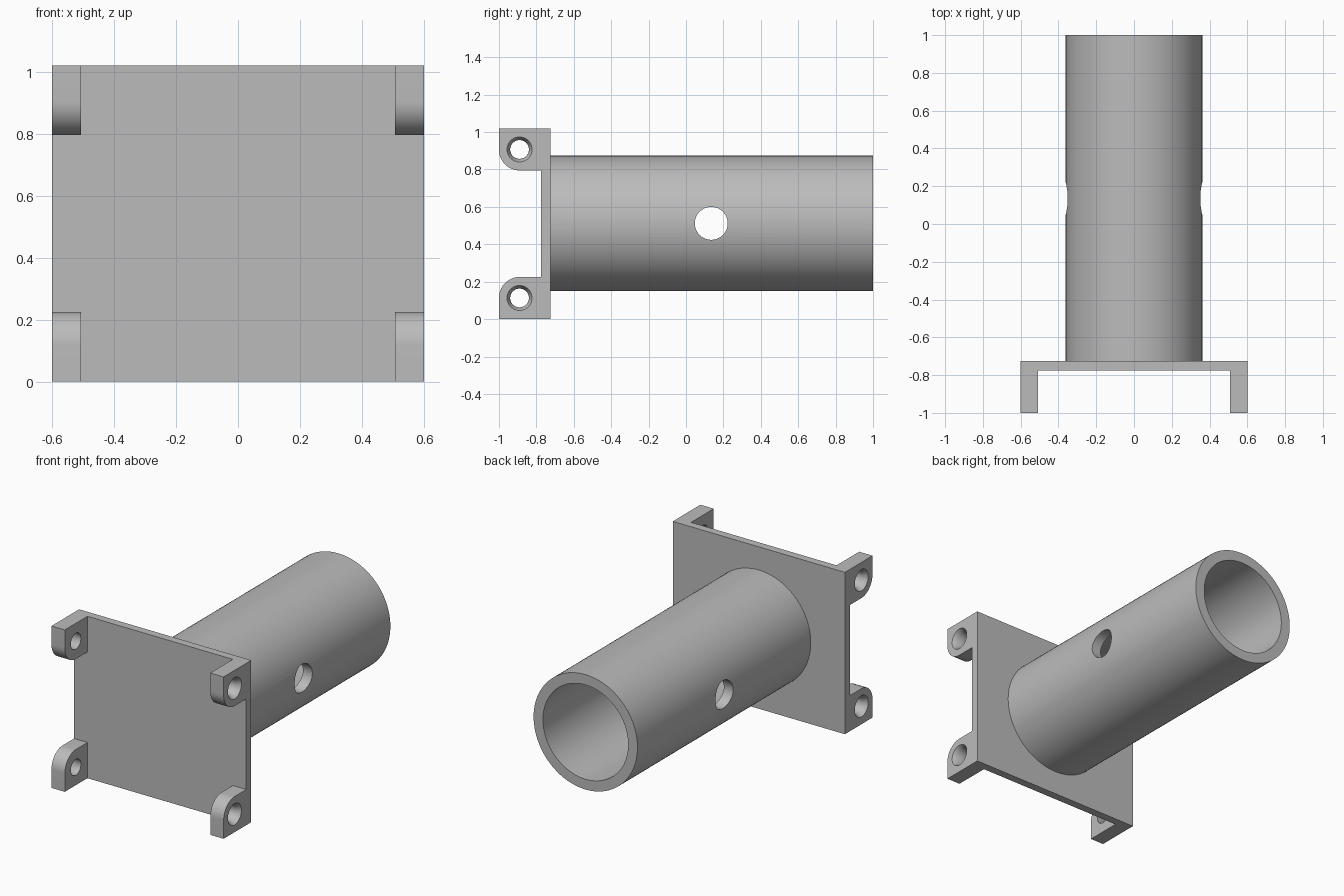
import bpy, bmesh
from math import pi, sin, cos, radians
from mathutils import Matrix

if "Cube" in bpy.data.objects:
    bpy.data.objects.remove(bpy.data.objects["Cube"])

HEIGHT = 1.02
HALF_W = 0.6
LUG = 0.225          # lug height and reach
LUG_IN = 0.507       # inner face of the lugs
MID = HEIGHT / 2

grey = bpy.data.materials.new("plain grey")
grey.use_nodes = True
colour = (0.5, 0.5, 0.5, 1)
grey.diffuse_color = colour
grey.node_tree.nodes["Principled BSDF"].inputs["Base Color"].default_value = colour


def finish(name, bm):
    bmesh.ops.recalc_face_normals(bm, faces=bm.faces[:])
    mesh = bpy.data.meshes.new(name)
    bm.to_mesh(mesh)
    bm.free()
    mesh.materials.append(grey)
    obj = bpy.data.objects.new(name, mesh)
    bpy.context.collection.objects.link(obj)
    return obj


def prism(name, profile, x0, x1):
    """Extrude a (y, z) outline along x."""
    bm = bmesh.new()
    face = bm.faces.new([bm.verts.new((x0, y, z)) for y, z in profile])
    out = bmesh.ops.extrude_face_region(bm, geom=[face])
    moved = [v for v in out["geom"] if isinstance(v, bmesh.types.BMVert)]
    bmesh.ops.translate(bm, verts=moved, vec=(x1 - x0, 0, 0))
    return finish(name, bm)


def lathe(name, profile, axis, centre, steps=96):
    """Revolve a closed (radius, distance) outline about the x or y axis."""
    bm = bmesh.new()
    rings = []
    for i in range(steps):
        a = 2 * pi * i / steps
        ring = []
        for r, d in profile:
            u, w = r * cos(a), r * sin(a)
            ring.append(bm.verts.new((d, u, w) if axis == "x" else (u, d, w)))
        rings.append(ring)
    n = len(profile)
    for i in range(steps):
        a, b = rings[i], rings[(i + 1) % steps]
        for j in range(n):
            k = (j + 1) % n
            bm.faces.new((a[j], a[k], b[k], b[j]))
    # Outlines touching the axis collapse to a pole
    bmesh.ops.remove_doubles(bm, verts=bm.verts[:], dist=1e-5)
    bmesh.ops.dissolve_degenerate(bm, edges=bm.edges[:], dist=1e-5)
    bmesh.ops.transform(bm, matrix=Matrix.Translation(centre), verts=bm.verts[:])
    return finish(name, bm)


def boolean(obj, other, operation):
    mod = obj.modifiers.new(operation.lower(), "BOOLEAN")
    mod.operation = operation
    mod.solver = "EXACT"
    mod.object = other
    bpy.context.view_layer.objects.active = obj
    bpy.ops.object.modifier_apply(modifier=mod.name)
    bpy.data.objects.remove(other)


# Mounting plate with four rounded lugs, drawn as one side bracket outline
back, front, plate_front, r = -0.725, -1.0, -0.775, 0.11
arc = [(front + r - r * cos(t), LUG - r + r * sin(t))
       for t in (pi / 2 * i / 16 for i in range(17))]
lower = [(back, 0), (front, 0)] + arc + [(plate_front, LUG)]
upper = [(y, HEIGHT - z) for y, z in reversed(lower)]

plate = prism("mounting_plate", [(back, 0), (plate_front, 0),
                                 (plate_front, HEIGHT), (back, HEIGHT)],
              -LUG_IN, LUG_IN)
for side, label in ((1, "left"), (-1, "right")):
    bracket = prism(label + "_bracket", lower + upper, side * LUG_IN, side * HALF_W)
    # Countersunk screw holes, wide end on the outside
    for z in (0.113, HEIGHT - 0.113):
        sink = [(0, 0.45), (0.05, 0.45), (0.05, 0.57),
                (0.067, HALF_W), (0.067, 0.65), (0, 0.65)]
        cutter = lathe("screw_cutter", [(q, side * d) for q, d in sink],
                       "x", (0, -0.89, z), 48)
        boolean(bracket, cutter, "DIFFERENCE")
    boolean(plate, bracket, "UNION")

# Open tube standing on the back of the plate, with a cross hole
tube = lathe("tube", [(0.362, back), (0.362, 1), (0.297, 1), (0.297, back)],
             "y", (0, 0, MID + 0.002))
pin = lathe("pin_cutter", [(0, -0.5), (0.088, -0.5), (0.088, 0.5), (0, 0.5)],
            "x", (0, 0.135, MID + 0.002), 64)
boolean(tube, pin, "DIFFERENCE")

# Smooth round walls, sharp edges kept
for obj in (plate, tube):
    bpy.ops.object.select_all(action="DESELECT")
    obj.select_set(True)
    bpy.context.view_layer.objects.active = obj
    bpy.ops.object.shade_smooth_by_angle(angle=radians(30))
